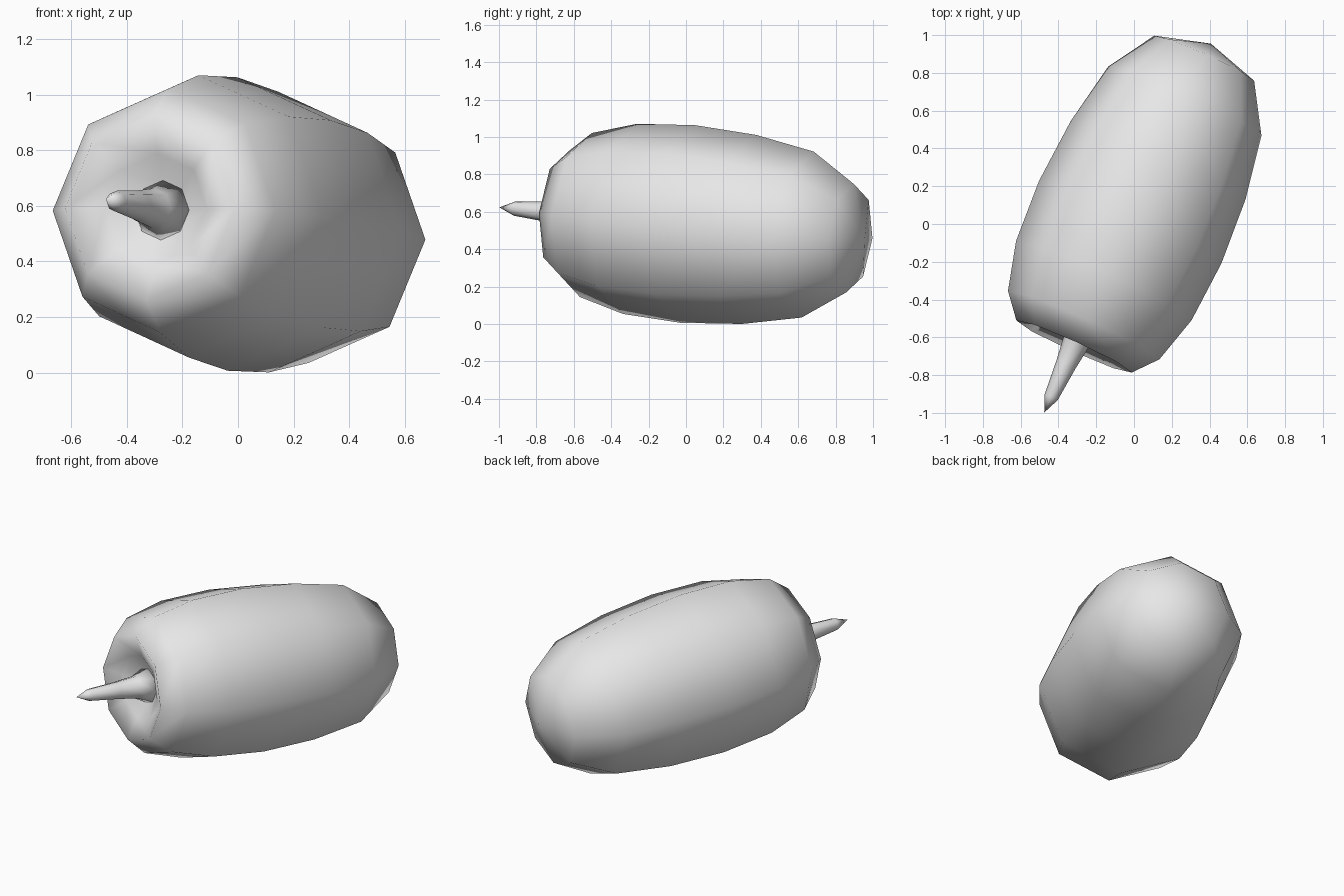
import bpy, bmesh, math
from mathutils import Vector

cube = bpy.data.objects.get("Cube")
if cube:
    bpy.data.objects.remove(cube, do_unlink=True)

SIDES = 8
CENTRE = Vector((-0.02, 0.01, 0.535))
TILT = (math.radians(-4.6), 0, math.radians(-24.3))


def make_material(name, colour):
    mat = bpy.data.materials.new(name)
    mat.use_nodes = True
    mat.diffuse_color = colour
    mat.node_tree.nodes["Principled BSDF"].inputs["Base Color"].default_value = colour
    return mat


def lathe(name, profile, mat):
    """Turn (distance, radius) pairs around the local y axis; zero radius closes to a point."""
    bm = bmesh.new()
    rings = []
    for dist, radius in profile:
        if radius == 0:
            rings.append([bm.verts.new((0, dist, 0))] * SIDES)
            continue
        angles = [math.tau * k / SIDES for k in range(SIDES)]
        rings.append([bm.verts.new((radius * math.cos(a), dist, radius * math.sin(a)))
                      for a in angles])
    for low, high in zip(rings, rings[1:]):
        for k in range(SIDES):
            n = (k + 1) % SIDES
            corners = dict.fromkeys((low[k], high[k], high[n], low[n]))
            bm.faces.new(list(corners))
    bmesh.ops.recalc_face_normals(bm, faces=bm.faces)
    for face in bm.faces:
        face.smooth = True
    mesh = bpy.data.meshes.new(name)
    bm.to_mesh(mesh)
    bm.free()
    mesh.materials.append(mat)
    obj = bpy.data.objects.new(name, mesh)
    obj.location = CENTRE
    obj.rotation_euler = TILT
    bpy.context.collection.objects.link(obj)
    return obj


grey = make_material("plain grey", (0.8, 0.8, 0.8, 1))

# Barrel-shaped fruit with a hollow at the stem end
lathe("fruit_body", [(-0.60, 0), (-0.61, 0.09), (-0.67, 0.20), (-0.725, 0.335),
                     (-0.60, 0.44), (-0.34, 0.51), (0, 0.53), (0.36, 0.507),
                     (0.705, 0.445), (0.955, 0.29), (1.04, 0)], grey)

# Tapering stem with a flared foot and a pointed tip
lathe("stem", [(-0.60, 0), (-0.615, 0.11), (-0.70, 0.072), (-0.83, 0.055),
               (-1.02, 0.038), (-1.11, 0)], grey)
